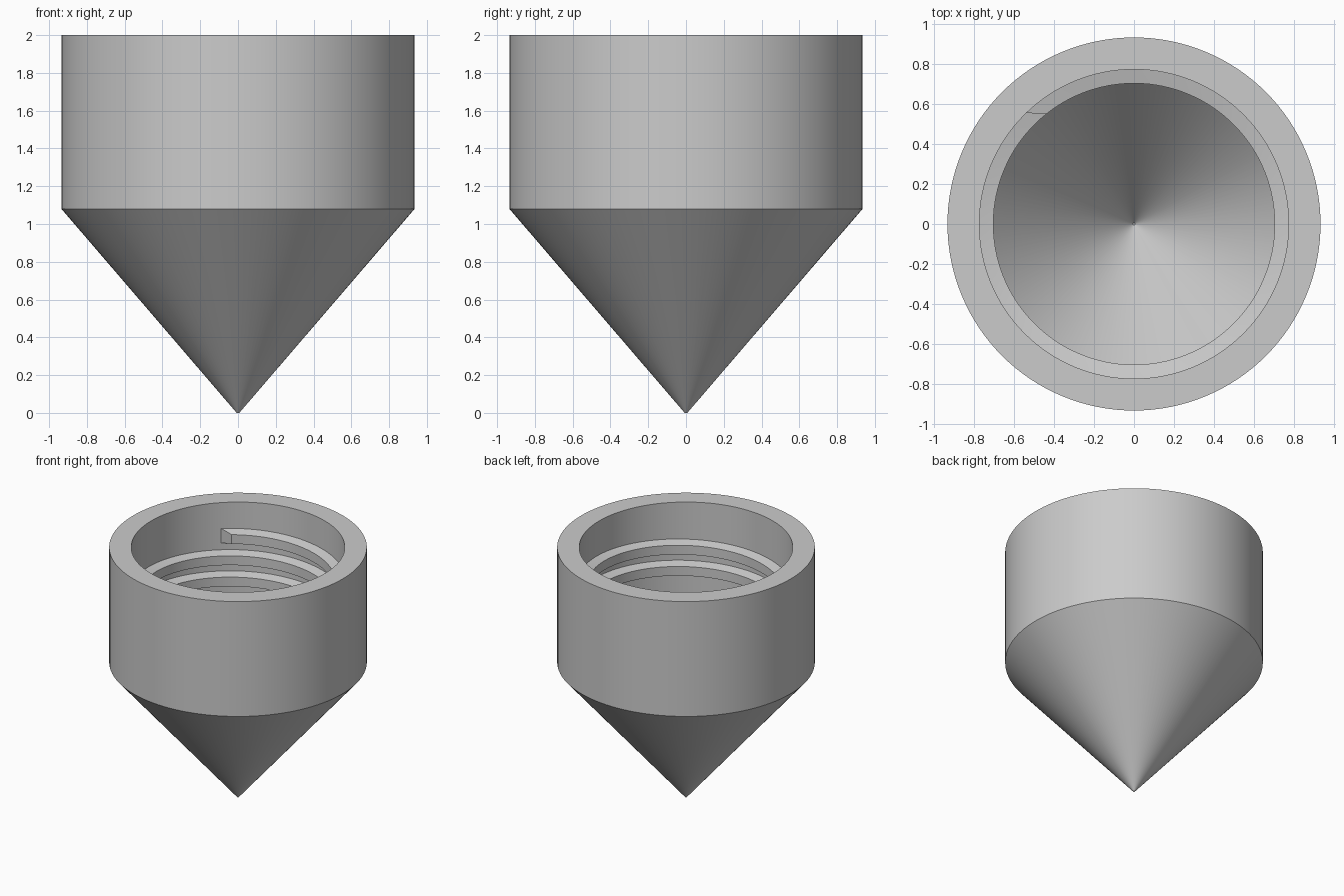
import bpy, bmesh
from math import cos, sin, pi, radians, ceil

cube = bpy.data.objects.get("Cube")
if cube:
    bpy.data.objects.remove(cube)

grey = bpy.data.materials.new("plain_grey")
grey.use_nodes = True
colour = (0.6, 0.6, 0.6, 1)
grey.diffuse_color = colour
grey.node_tree.nodes["Principled BSDF"].inputs["Base Color"].default_value = colour

SEGMENTS = 128
OUTER, INNER, CREST = 0.935, 0.775, 0.705
TOP, SHOULDER = 2.0, 1.08


def finish(bm, name):
    bmesh.ops.recalc_face_normals(bm, faces=bm.faces)
    mesh = bpy.data.meshes.new(name)
    bm.to_mesh(mesh)
    bm.free()
    mesh.materials.append(grey)
    obj = bpy.data.objects.new(name, mesh)
    bpy.context.collection.objects.link(obj)
    bpy.ops.object.select_all(action="DESELECT")
    obj.select_set(True)
    bpy.context.view_layer.objects.active = obj
    bpy.ops.object.shade_smooth_by_angle(angle=radians(30))
    return obj


def bridge(bm, a, b):
    n = len(a)
    for i in range(n):
        j = (i + 1) % n
        bm.faces.new((a[i], a[j], b[j], b[i]))


def lathe(name, profile):
    """Revolve (radius, height) points and cap both ends with flat discs."""
    bm = bmesh.new()
    turn = [2 * pi * i / SEGMENTS for i in range(SEGMENTS)]
    rings = [[bm.verts.new((r * cos(a), r * sin(a), z)) for a in turn]
             for r, z in profile]
    for a, b in zip(rings, rings[1:]):
        bridge(bm, a, b)
    bm.faces.new(rings[0])
    bm.faces.new(rings[-1])
    return finish(bm, name)


def helix(name, start, top_z, pitch, turns):
    """Sweep a trapezoid tooth clockwise and downwards along the wall."""
    bm = bmesh.new()
    skew = radians(6)
    root = INNER + 0.01
    section = [(root, 0.06, 0), (CREST, 0.037, skew),
               (CREST, -0.037, skew), (root, -0.06, 0)]
    steps = ceil(turns * SEGMENTS)
    rings = []
    for i in range(steps + 1):
        t = turns * i / steps
        angle = start - 2 * pi * t
        rings.append([bm.verts.new((r * cos(angle - s), r * sin(angle - s),
                                    top_z - pitch * t + dz))
                      for r, dz, s in section])
    for a, b in zip(rings, rings[1:]):
        bridge(bm, a, b)
    bm.faces.new(rings[0])
    bm.faces.new(rings[-1])
    return finish(bm, name)


# Hollow cup with a pointed base and a parallel conical cavity
lathe("pointed_cup", [(0.007, 0), (OUTER, SHOULDER), (OUTER, TOP),
                      (INNER, TOP), (INNER, SHOULDER), (0.006, 0.19)])

# Internal screw thread
helix("inner_thread", radians(134.7), 1.735, 0.17, 2.25)
